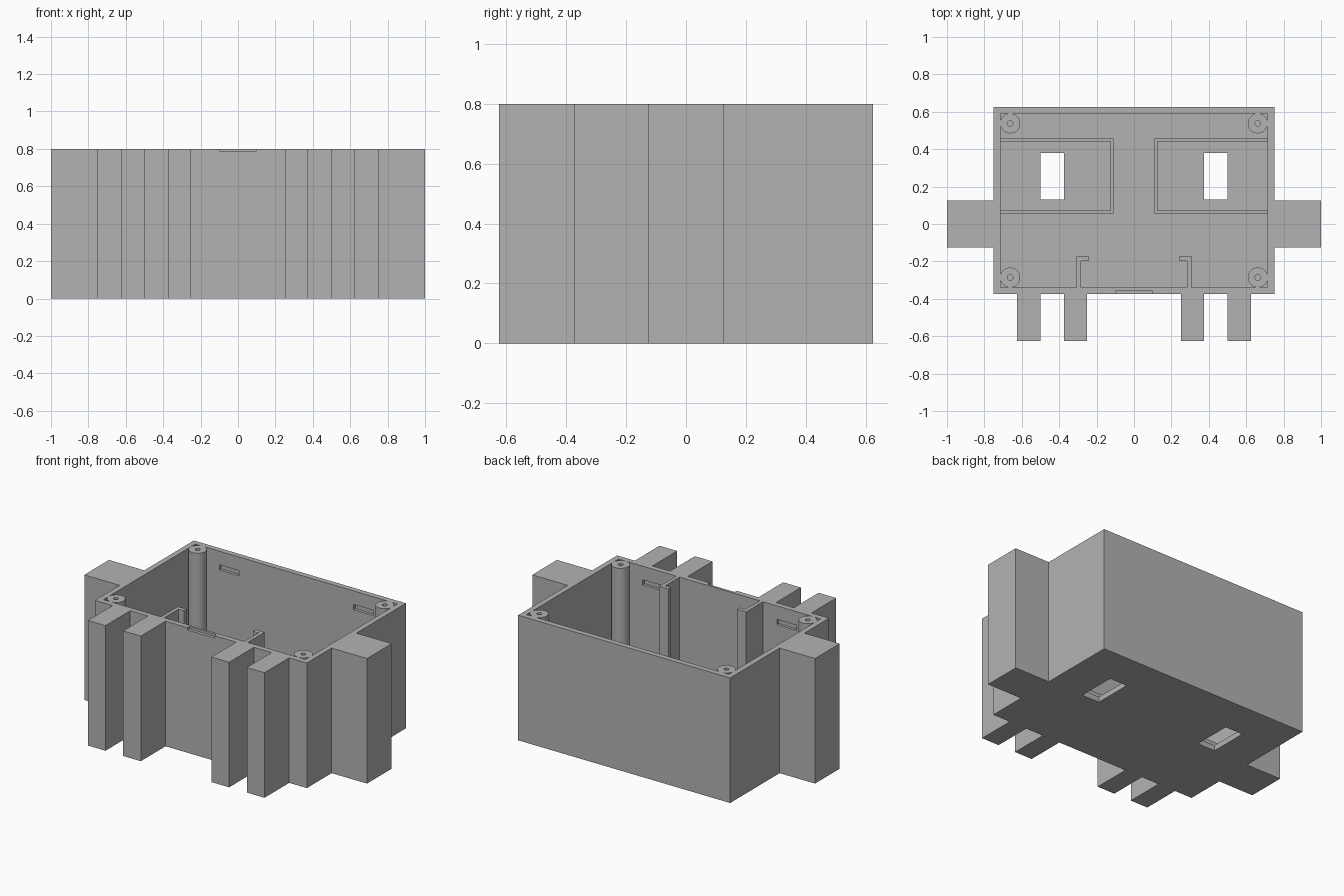
import bpy
import bmesh

cube = bpy.data.objects.get("Cube")
if cube:
    bpy.data.objects.remove(cube, do_unlink=True)

HEIGHT, FLOOR = 0.8, 0.035
IN_X, IN_FRONT, IN_BACK = 0.715, -0.34, 0.59

grey = bpy.data.materials.new("plain grey")
grey.use_nodes = True
grey.diffuse_color = (0.45, 0.45, 0.45, 1)
grey.node_tree.nodes["Principled BSDF"].inputs["Base Color"].default_value = grey.diffuse_color


def prism(name, outline, z0, z1):
    """Extrude a flat outline from z0 to z1."""
    bm = bmesh.new()
    face = bm.faces.new([bm.verts.new((x, y, z0)) for x, y in outline])
    top = bmesh.ops.extrude_face_region(bm, geom=[face])["geom"]
    verts = [v for v in top if isinstance(v, bmesh.types.BMVert)]
    bmesh.ops.translate(bm, verts=verts, vec=(0, 0, z1 - z0))
    bmesh.ops.recalc_face_normals(bm, faces=bm.faces)
    mesh = bpy.data.meshes.new(name)
    bm.to_mesh(mesh)
    bm.free()
    mesh.materials.append(grey)
    obj = bpy.data.objects.new(name, mesh)
    bpy.context.collection.objects.link(obj)
    return obj


def box(name, x0, x1, y0, y1, z0, z1):
    return prism(name, [(x0, y0), (x1, y0), (x1, y1), (x0, y1)], z0, z1)


def cylinder(name, x, y, radius, z0, z1, sides):
    bpy.ops.mesh.primitive_cylinder_add(vertices=sides, radius=radius, depth=z1 - z0,
                                        location=(x, y, (z0 + z1) / 2))
    obj = bpy.context.object
    obj.name = name
    obj.data.materials.append(grey)
    return obj


def cut(target, cutter):
    """Subtract the cutter from the target, then delete the cutter."""
    cutter.hide_render = True
    mod = target.modifiers.new("cut", "BOOLEAN")
    mod.operation, mod.solver, mod.object = "DIFFERENCE", "EXACT", cutter
    bpy.context.view_layer.objects.active = target
    bpy.ops.object.modifier_apply(modifier=mod.name)
    bpy.data.objects.remove(cutter, do_unlink=True)


# Enclosure: mirrored outline with two side arms and four front legs
half = [(0.25, -0.375), (0.25, -0.625), (0.375, -0.625), (0.375, -0.375),
        (0.5, -0.375), (0.5, -0.625), (0.625, -0.625), (0.625, -0.375),
        (0.75, -0.375), (0.75, -0.125), (1, -0.125), (1, 0.125),
        (0.75, 0.125), (0.75, 0.625)]
outline = half + [(-x, y) for x, y in reversed(half)]
enclosure = prism("enclosure", outline, 0, HEIGHT)

# Hollow inside and the notch in the front rim
cut(enclosure, box("cavity", -IN_X, IN_X, IN_FRONT, IN_BACK, FLOOR, 1))
cut(enclosure, box("rim_notch", -0.095, 0.095, -0.4, -0.355, 0.785, 0.9))

for side, s in (("left", 1), ("right", -1)):
    # Floor window and lid catch slots in the front and back walls
    x0, x1 = sorted((s * 0.375, s * 0.5))
    cut(enclosure, box("window", x0, x1, 0.13, 0.38, -0.1, 0.1))
    x0, x1 = sorted((s * 0.405, s * 0.545))
    for y in (IN_FRONT, IN_BACK):
        cut(enclosure, box("catch_slot", x0, x1, y - 0.018, y + 0.018, 0.68, 0.713))

    # Low ridge framing the window on three sides
    ridge = [(IN_X, 0.057), (0.11, 0.057), (0.11, 0.457), (IN_X, 0.457),
             (IN_X, 0.441), (0.126, 0.441), (0.126, 0.073), (IN_X, 0.073)]
    prism(side + "_floor_ridge", [(s * x, y) for x, y in ridge], FLOOR, 0.1)

    # Hooked bracket on the front wall
    hook = [(0.307, IN_FRONT), (0.307, -0.17), (0.243, -0.17),
            (0.243, -0.197), (0.283, -0.197), (0.283, IN_FRONT)]
    prism(side + "_hooked_bracket", [(s * x, y) for x, y in hook], FLOOR, HEIGHT)

    # Corner posts with screw holes
    for end, y in (("front", -0.286), ("back", 0.538)):
        post = cylinder(f"{end}_{side}_post", s * 0.662, y, 0.0535, FLOOR, HEIGHT, 48)
        cut(post, cylinder("screw_hole", s * 0.662, y, 0.015, 0.4, 0.9, 24))
        bpy.ops.object.select_all(action="DESELECT")
        post.select_set(True)
        bpy.context.view_layer.objects.active = post
        bpy.ops.object.shade_smooth_by_angle()
